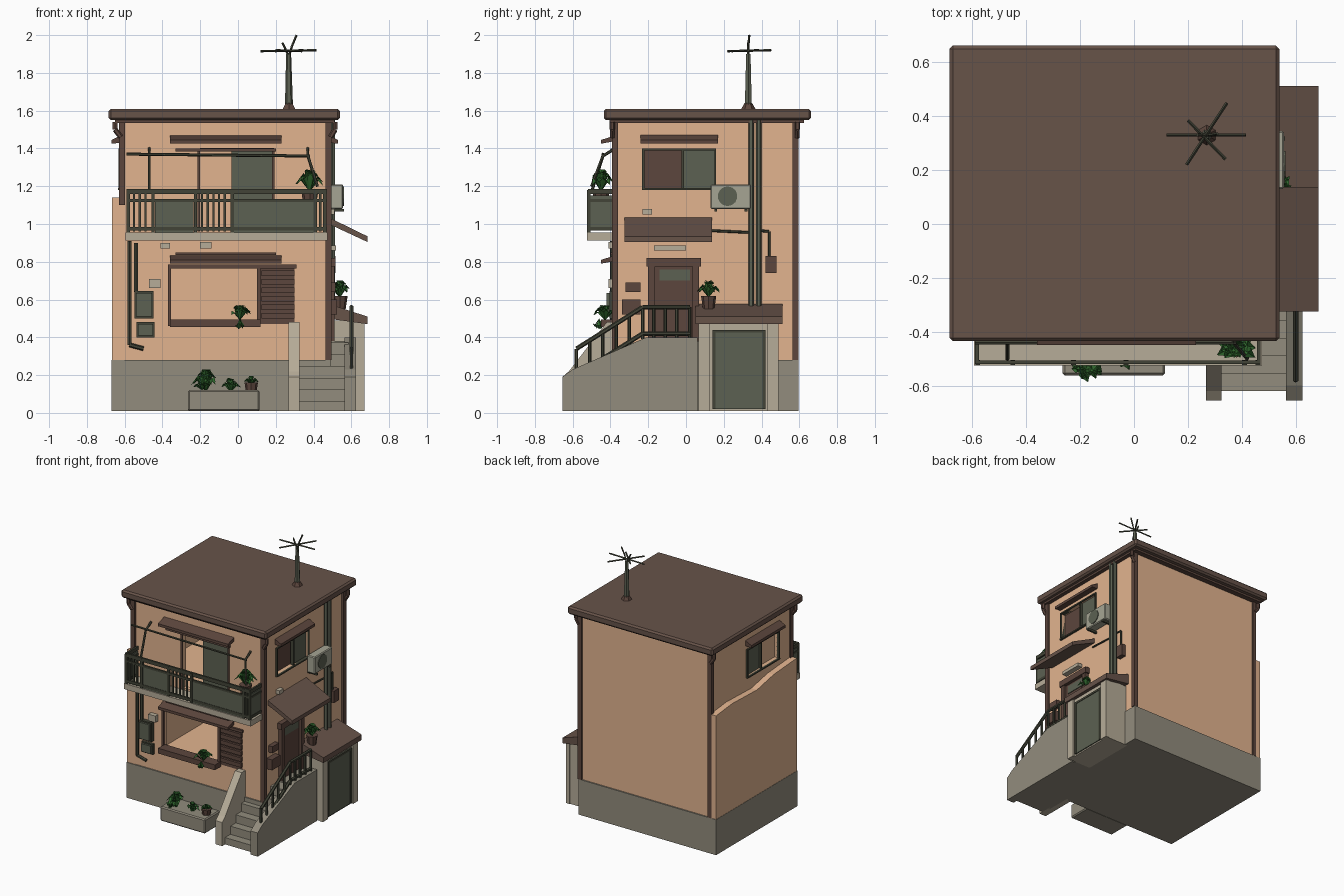
import bpy, bmesh, math, random
from mathutils import Vector

if "Cube" in bpy.data.objects:
    bpy.data.objects.remove(bpy.data.objects["Cube"])

random.seed(4)


def material(name, r, g, b):
    m = bpy.data.materials.new(name)
    lin = [((c / 255 + 0.055) / 1.055) ** 2.4 for c in (r, g, b)]
    m.diffuse_color = (*lin, 1)
    m.use_nodes = True
    m.node_tree.nodes["Principled BSDF"].inputs["Base Color"].default_value = m.diffuse_color
    return m


PEACH = material("peach plaster", 226, 180, 143)
ROOF = material("roof brown", 103, 83, 73)
TRIM = material("trim brown", 92, 70, 61)
STONE = material("base grey", 146, 140, 125)
PALE = material("pale concrete", 182, 172, 152)
GLASS = material("grey green", 92, 97, 82)
METAL = material("dark metal", 66, 68, 55)
LEAF = material("leaf green", 48, 104, 46)
UNIT = material("pale appliance", 166, 165, 148)


def finish(name, bm, mat, bevel=0):
    bmesh.ops.recalc_face_normals(bm, faces=bm.faces)
    me = bpy.data.meshes.new(name)
    bm.to_mesh(me)
    bm.free()
    me.materials.append(mat)
    ob = bpy.data.objects.new(name, me)
    bpy.context.collection.objects.link(ob)
    if bevel:
        mod = ob.modifiers.new("bevel", 'BEVEL')
        mod.width, mod.segments = bevel, 1
    return ob


def boxes(name, mat, *dims, bevel=0):
    """Each dim is x0, x1, y0, y1, z0, z1."""
    bm = bmesh.new()
    for x0, x1, y0, y1, z0, z1 in dims:
        vs = bmesh.ops.create_cube(bm, size=1)["verts"]
        for v in vs:
            v.co = ((x0 + x1) / 2 + v.co.x * (x1 - x0), (y0 + y1) / 2 + v.co.y * (y1 - y0),
                    (z0 + z1) / 2 + v.co.z * (z1 - z0))
    return finish(name, bm, mat, bevel)


def prism(name, mat, profile, a, b, axis="x"):
    """Extrude a (y,z) profile along x, or an (x,z) profile along y."""
    bm = bmesh.new()
    put = (lambda p, t: (t, p[0], p[1])) if axis == "x" else (lambda p, t: (p[0], t, p[1]))
    lo = [bm.verts.new(put(p, a)) for p in profile]
    hi = [bm.verts.new(put(p, b)) for p in profile]
    bm.faces.new(lo)
    bm.faces.new(hi)
    for i in range(len(lo)):
        j = (i + 1) % len(lo)
        bm.faces.new((lo[i], lo[j], hi[j], hi[i]))
    return finish(name, bm, mat)


def tubes(name, mat, r, *paths, sides=6, tip=1):
    bm = bmesh.new()
    for path in paths:
        for p, q in zip(path, path[1:]):
            p, q = Vector(p), Vector(q)
            d = q - p
            vs = bmesh.ops.create_cone(bm, cap_ends=True, segments=sides, radius1=r,
                                       radius2=r * tip, depth=d.length)["verts"]
            rot = d.to_track_quat('Z', 'Y')
            for v in vs:
                v.co = rot @ v.co + (p + q) / 2
    return finish(name, bm, mat)


def plant(name, x, y, z, r, h, n):
    """Cluster of folded pointed leaves spreading from one point."""
    bm = bmesh.new()
    for i in range(n):
        a = i * 2.4 + random.uniform(-.3, .3)
        k = random.uniform(0.25, 1)
        out = Vector((math.cos(a), math.sin(a), 0))
        side = Vector((-out.y, out.x, 0)) * r * 0.24
        base = Vector((x, y, z))
        mid = base + out * r * k * 0.6 + Vector((0, 0, h * (1.05 - 0.5 * k)))
        end = base + out * r * k + Vector((0, 0, h * (1.15 - 0.9 * k)))
        b, l, m, rr, t = [bm.verts.new(c) for c in
                          (base, mid + side, mid + Vector((0, 0, -.012)), mid - side, end)]
        for f in ((b, l, m), (b, m, rr), (l, t, m), (m, t, rr)):
            bm.faces.new(f)
    return finish(name, bm, LEAF)


def pot(name, x, y, z, r, h):
    tubes(name, TRIM, r * 0.75, [(x, y, z), (x, y, z + h)], sides=8, tip=1.35)


# House walls: hollow shell with window openings cut out
walls = boxes("house_walls", PEACH, (-.62, .48, -.375, .585, .2, 1.56))
cuts = [(-.58, .44, -.34, .55, .3, .92), (-.58, .44, -.34, .55, .95, 1.53),
        (-.36, .3, -.5, -.3, .47, .77), (-.2, .18, -.5, -.3, .97, 1.39),
        (.4, .6, -.22, .15, 1.19, 1.39), (-.7, -.5, -.22, .15, 1.19, 1.39)]
helpers = [boxes("cutter", PEACH, c) for c in cuts]
for h in helpers:
    h.hide_render = True
    mod = walls.modifiers.new("cut", 'BOOLEAN')
    mod.operation, mod.solver, mod.object = 'DIFFERENCE', 'EXACT', h
bpy.context.view_layer.update()
cut_mesh = bpy.data.meshes.new_from_object(walls.evaluated_get(bpy.context.evaluated_depsgraph_get()))
walls.modifiers.clear()
walls.data = cut_mesh
for h in helpers:
    bpy.data.objects.remove(h)

# Foundation, thick lower plaster on the left, roof
boxes("foundation", STONE, (-.67, .49, -.385, .595, .01, .28))
prism("left_plaster", PEACH, [(-.38, .28), (.592, .28), (.592, 1.07), (.4, 1.09), (.1, 1.08),
                              (-.1, 1.12), (-.38, 1.14)], -.668, -.6)
boxes("roof", ROOF, (-.685, .54, -.435, .662, 1.55, 1.61), bevel=.012)
boxes("roof_lip", TRIM, (-.65, .51, -.405, .625, 1.535, 1.552))
# Corner posts with gutter elbows
boxes("corner_posts", TRIM, *[(x - .016, x + .016, y - .016, y + .016, .28 if y > 0 or x > 0 else 1.1, 1.55)
                              for x in (-.615, .48) for y in (-.375, .58)])
tubes("gutter_elbows", TRIM, .014,
      *[[(x * 1.05 + .0, y, 1.54), (x * 1.05, y, 1.5), (x, y, 1.46)] for x in (-.62, .49) for y in (-.39, .59)])

# Front shades and window trim
for n, z in (("lower", .79), ("upper", 1.425)):
    prism(n + "_front_shade", TRIM, [(-.37, z + .045), (-.37, z + .015), (-.45, z), (-.45, z + .02)], -.36, .23)
boxes("shade_backs", TRIM, (-.33, .2, -.4, -.37, .835, .85), (-.33, .2, -.4, -.37, 1.385, 1.4))
boxes("front_window_frame", TRIM, (-.37, -.355, -.39, -.37, .46, .78), (-.37, .31, -.39, -.37, .765, .785),
      (.1, .12, -.39, -.37, .46, .77))
boxes("window_box", TRIM, (-.36, .12, -.45, -.37, .455, .495))
boxes("shutter_slats", TRIM, (.12, .31, -.375, -.365, .47, .77),
      *[(.125, .3, -.392, -.37, .5 + i * .045, .53 + i * .045) for i in range(6)])
plant("window_plant", .01, -.43, .49, .08, .09, 22)
plant("window_trailing_plant", .01, -.46, .5, .05, -.05, 8)

# Balcony door
boxes("balcony_door_pane", GLASS, (-.035, .18, -.37, -.36, .96, 1.39))
boxes("balcony_door_frame", TRIM, (-.215, -.2, -.385, -.37, .96, 1.4), (-.2, .19, -.385, -.37, 1.39, 1.402),
      (.18, .192, -.385, -.37, .96, 1.39))

# Balcony slab, railing and panels
boxes("balcony_slab", PALE, (-.595, .475, -.525, -.37, .912, .955))
rail = []
for z, t in ((1.172, .014), (1.125, .008), (.975, .01)):
    rail += [(-.59, .47, -.52, -.506, z - t, z + t), (-.59, -.576, -.52, -.37, z - t, z + t),
             (.456, .47, -.52, -.37, z - t, z + t)]
rail += [(x - .009, x + .009, -.523, -.505, .95, 1.18) for x in (-.58, -.45, -.225, -.03, .41, .46)]
rail += [(x - .006, x + .006, -.518, -.508, .96, 1.17)
         for x in (-.55, -.52, -.49, -.19, -.16, -.13, -.1, -.07, .435)]
boxes("balcony_railing", METAL, *rail)
boxes("balcony_panels", GLASS, (-.44, -.235, -.517, -.509, .945, 1.13), (-.02, .4, -.517, -.509, .945, 1.13),
      (-.587, -.579, -.51, -.38, .965, 1.15), (.459, .467, -.51, -.38, .965, 1.15))
tubes("laundry_pole", METAL, .008, [(-.59, -.44, 1.37), (.38, -.44, 1.36)],
      [(-.47, -.375, 1.4), (-.47, -.44, 1.36), (-.47, -.5, 1.17)],
      [(.37, -.375, 1.4), (.37, -.44, 1.36), (.42, -.5, 1.2)])
pot("balcony_pot", .38, -.45, 1.1, .045, .08)
plant("balcony_plant", .38, -.45, 1.17, .085, .13, 34)

# Meter boxes, pipes and vents on the front wall
tubes("front_pipes", METAL, .012, [(-.575, -.39, .91), (-.575, -.39, .36), (-.5, -.39, .34)],
      [(-.54, -.39, .9), (-.54, -.39, .64)])
boxes("meter_boxes", GLASS, (-.54, -.455, -.42, -.37, .51, .635), (-.53, -.45, -.41, -.37, .41, .47))
boxes("meter_frames", METAL, (-.548, -.447, -.405, -.372, .5, .645), (-.538, -.442, -.395, -.372, .4, .48))
boxes("front_vents", PALE, (-.47, -.41, -.41, -.37, .66, .71), (-.2, -.14, -.41, -.37, .87, .905),
      (-.41, -.36, -.4, -.37, .87, .9))

# Ground planter
boxes("planter", STONE, (-.265, .115, -.562, -.38, .01, .12), bevel=.008)
plant("planter_bush", -.17, -.5, .11, .085, .13, 40)
plant("planter_bush_low", -.19, -.54, .12, .06, .05, 14)
plant("planter_small_plant", -.04, -.49, .11, .06, .08, 22)
pot("planter_pot", .07, -.48, .1, .035, .06)
plant("planter_pot_plant", .07, -.48, .15, .045, .05, 14)

# Stairs, landing and cheek walls
boxes("steps", STONE, *[(.31, .585, -.62 + .065 * i, -.18, .01, .062 * (i + 1)) for i in range(6)])
boxes("landing", STONE, (.45, .6, -.2, .07, .01, .38))
prism("left_cheek", PALE, [(-.655, .01), (-.655, .19), (-.62, .22), (-.42, .48), (-.37, .48), (-.37, .01)], .268, .325)
prism("right_cheek", STONE, [(-.655, .01), (-.655, .19), (-.6, .23), (-.21, .4), (.06, .4), (.06, .01)], .565, .625)


def rail_z(y):
    return .56 if y > -.23 else .56 + (y + .23) * .63


tubes("stair_rails", METAL, .012, *[[(.6, -.58, rail_z(-.58) - d), (.6, -.23, .56 - d), (.6, .02, .56 - d)]
                                   for d in (0, .14)])
tubes("stair_balusters", METAL, .009, *[[(.6, y, rail_z(y) - .17), (.6, y, rail_z(y))] for y in
                                       (-.58, -.51, -.44, -.37, -.3, -.23, -.17, -.11, -.05, .02)])

# Entrance door under the porch roof
boxes("entrance_frame", TRIM, (.475, .51, -.2, -.165, .38, .8), (.475, .51, .035, .07, .38, .8),
      (.475, .515, -.21, .08, .775, .82))
boxes("entrance_door", TRIM, (.475, .49, -.17, .04, .38, .78))
boxes("entrance_door_glass", GLASS, (.488, .495, -.14, .02, .7, .76))
boxes("entrance_lamp", PALE, (.475, .52, -.17, 0, .86, .885), (.475, .51, -.23, -.18, 1.05, 1.08))
boxes("mail_boxes", TRIM, (.48, .515, -.32, -.24, .64, .69), (.48, .525, -.34, -.24, .52, .6))
prism("porch_roof", ROOF, [(.47, 1.04), (.685, .935), (.685, .905), (.47, 1.005)], -.325, .138, "y")

# Side shed
boxes("shed", PALE, (.47, .655, .07, .485, .01, .49))
boxes("shed_pillars", PALE, (.64, .67, .065, .125, .01, .48), (.64, .67, .43, .49, .01, .48))
boxes("shed_door", GLASS, (.65, .663, .15, .41, .02, .43))
boxes("shed_door_frame", METAL, (.65, .667, .14, .155, .02, .44), (.65, .667, .405, .42, .02, .44),
      (.65, .667, .14, .42, .425, .44))
prism("shed_roof", ROOF, [(.47, .58), (.685, .51), (.685, .47), (.47, .5)], .05, .512, "y")
pot("shed_roof_pot", .54, .12, .55, .04, .07)
plant("shed_roof_plant", .54, .12, .61, .07, .1, 26)

# Side windows, mirrored left and right
for side, cx, s in (("right", .48, 1), ("left", -.62, -1)):
    def sx(a, b):
        return sorted((cx + s * a, cx + s * b))
    boxes(side + "_window_pane", GLASS, (*sx(-.02, -.01), -.02, .15, 1.19, 1.39))
    boxes(side + "_window_curtain", TRIM if s > 0 else PEACH, (*sx(-.035, -.028), -.22, -.01, 1.19, 1.39))
    boxes(side + "_window_frame", METAL, (*sx(-.02, .012), -.232, -.22, 1.18, 1.4), (*sx(-.02, .012), .15, .16, 1.18, 1.4),
          (*sx(-.02, .012), -.23, .16, 1.39, 1.4), (*sx(-.02, .015), -.23, .16, 1.18, 1.19),
          (*sx(-.02, .005), -.025, -.01, 1.19, 1.39))
    prism(side + "_window_shade", TRIM, [(cx, 1.47), (cx + s * .05, 1.445), (cx + s * .05, 1.425), (cx, 1.43)],
          -.24, .17, "y")

# Air conditioner, side pipes and side meter
boxes("air_conditioner", UNIT, (.49, .557, .13, .345, 1.08, 1.21), bevel=.006)
tubes("air_conditioner_fan", GLASS, .052, [(.55, .22, 1.147), (.562, .22, 1.147)], sides=14)
boxes("air_conditioner_bracket", METAL, (.48, .56, .15, .165, 1.065, 1.08), (.48, .56, .31, .325, 1.065, 1.08))
tubes("drain_pipes", GLASS, .015, [(.5, .345, .55), (.5, .345, 1.55)], [(.5, .385, .55), (.5, .385, 1.55)])
tubes("cable_pipes", METAL, .007, [(.49, .13, .965), (.49, .34, .955)], [(.49, .39, .965), (.49, .44, .96), (.49, .44, .83)])
boxes("side_meter", TRIM, (.48, .515, .42, .48, .74, .83))

# Roof aerial
tubes("aerial_mast", GLASS, .022, [(.27, .33, 1.6), (.268, .33, 1.9)], tip=.6)
tubes("aerial_foot", TRIM, .04, [(.27, .33, 1.605), (.27, .33, 1.64)], tip=.5)
tubes("aerial_arms", METAL, .006, [(.12, .33, 1.915), (.415, .33, 1.92)], [(.195, .22, 1.915), (.345, .45, 1.92)],
      [(.2, .385, 1.92), (.34, .24, 1.915)], [(.268, .33, 1.89), (.235, .33, 1.96)],
      [(.268, .33, 1.88), (.285, .33, 1.94), (.31, .335, 2.0)], sides=4)
